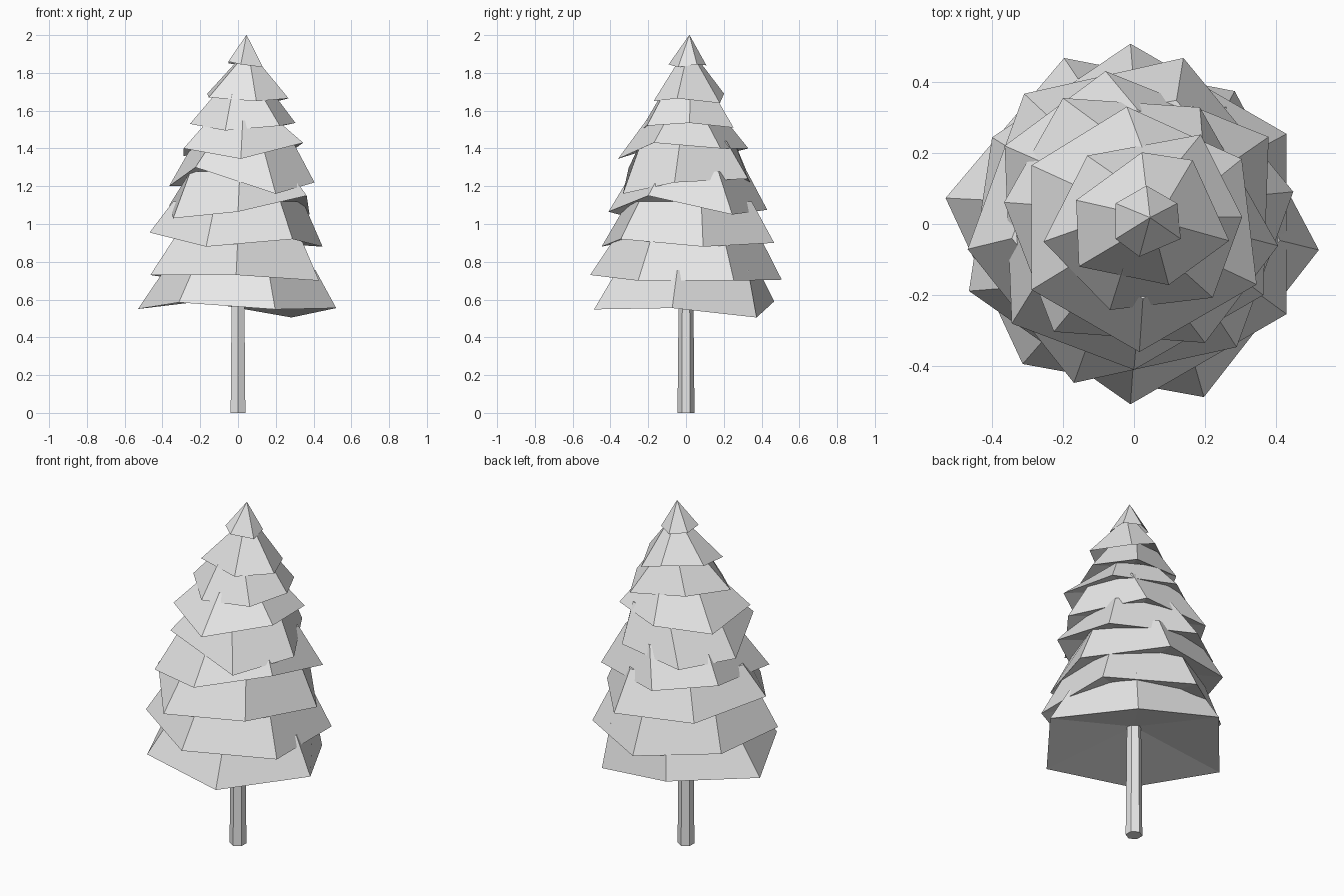
import bpy
import bmesh
from math import radians, cos, sin

default_cube = bpy.data.objects.get("Cube")
if default_cube:
    bpy.data.objects.remove(default_cube, do_unlink=True)


def make_material(name, colour):
    mat = bpy.data.materials.new(name)
    mat.use_nodes = True
    mat.diffuse_color = colour
    for node in mat.node_tree.nodes:
        if node.type == "BSDF_PRINCIPLED":
            node.inputs["Base Color"].default_value = colour
    return mat


plain_grey = make_material("plain_grey", (0.8, 0.8, 0.8, 1.0))


def add_object(name, bm):
    """Turn a finished bmesh into a flat-shaded object."""
    bmesh.ops.recalc_face_normals(bm, faces=bm.faces)
    mesh = bpy.data.meshes.new(name)
    bm.to_mesh(mesh)
    bm.free()
    mesh.materials.append(plain_grey)
    obj = bpy.data.objects.new(name, mesh)
    bpy.context.collection.objects.link(obj)
    return obj


def hexagon(bm, centre, radius, start, heights, nudges={}):
    """Ring of six corners at their own heights; some are nudged in x and y."""
    ring = []
    for i, z in enumerate(heights):
        angle = radians(start + 60 * i)
        dx, dy = nudges.get(i, (0, 0))
        ring.append(bm.verts.new((centre[0] + radius * cos(angle) + dx,
                                  centre[1] + radius * sin(angle) + dy, z)))
    return ring


def bridge(bm, lower, upper):
    """Quads between two rings."""
    for i in range(len(lower)):
        j = (i + 1) % len(lower)
        bm.faces.new((lower[i], lower[j], upper[j], upper[i]))


def branch_tier(name, centre, radius, start, taper, rise, heights, nudges):
    """Tapered six-sided skirt with an uneven rim and a hollowed underside."""
    bm = bmesh.new()
    base = sum(heights) / len(heights)
    rim = hexagon(bm, centre, radius, start, heights, nudges)
    top_centre = (centre[0] + .01, centre[1] + .01)
    top = hexagon(bm, top_centre, radius * taper, start, [base + rise] * 6)
    bridge(bm, rim, top)
    bm.faces.new(top)
    hollow = bm.verts.new((*centre, base + .11))
    for i, corner in enumerate(rim):
        bm.faces.new((rim[(i + 1) % 6], corner, hollow))
    return add_object(name, bm)


# Branch tiers from the bottom up
branch_tier("branch_tier_1", (0, 0), .525, 52, .77, .2,
            (.505, .59, .55, .585, .548, .555),
            {0: (-.04, -.04), 1: (0, -.02), 2: (-.01, 0), 3: (.01, .02)})
branch_tier("branch_tier_2", (-.01, 0), .507, 30, .74, .23,
            (.70, .705, .72, .73, .73, .70),
            {2: (.05, -.01), 3: (-.015, .065)})
branch_tier("branch_tier_3", (-.01, .01), .465, 10, .75, .21,
            (.88, .90, .92, .955, .88, .92),
            {1: (-.01, .02), 4: (0, -.02)})
branch_tier("branch_tier_4", (0, .01), .42, 30, .72, .2,
            (1.05, 1.075, 1.1, 1.03, 1.065, 1.15),
            {0: (.015, .025), 1: (-.08, 0), 3: (.02, -.08)})
branch_tier("branch_tier_5", (.02, 0), .39, 51, .67, .22,
            (1.24, 1.2, 1.2, 1.3, 1.16, 1.22),
            {0: (-.08, .025), 1: (-.08, -.01), 4: (.04, .03)})
branch_tier("branch_tier_6", (.015, -.01), .35, 30, .6, .16,
            (1.4, 1.4, 1.36, 1.4, 1.345, 1.43),
            {0: (-.015, .018), 1: (-.035, -.01), 5: (.027, .015)})
branch_tier("branch_tier_7", (.025, 0), .28, 4, .54, .17,
            (1.535, 1.51, 1.55, 1.53, 1.495, 1.52),
            {1: (.04, 0), 2: (0, -.04), 3: (0, -.03), 4: (.03, .01), 5: (.04, .025)})
branch_tier("branch_tier_8", (.04, .005), .212, 43, .25, .2,
            (1.64, 1.69, 1.69, 1.67, 1.65, 1.665),
            {0: (-.03, .03), 1: (.03, -.01), 3: (-.04, .02), 4: (.01, .03), 5: (.025, .01)})
branch_tier("tree_tip", (.035, .008), .1, 30, .01, .155,
            (1.845, 1.84, 1.85, 1.86, 1.845, 1.83),
            {4: (-.02, 0), 5: (.01, 0)})

# Slim six-sided trunk ending inside the lowest branches
bm = bmesh.new()
bottom = hexagon(bm, (0, 0), .045, 30, [0] * 6)
top = hexagon(bm, (0, 0), .038, 30, [.7] * 6)
bridge(bm, bottom, top)
bm.faces.new(bottom)
bm.faces.new(top)
add_object("trunk", bm)
